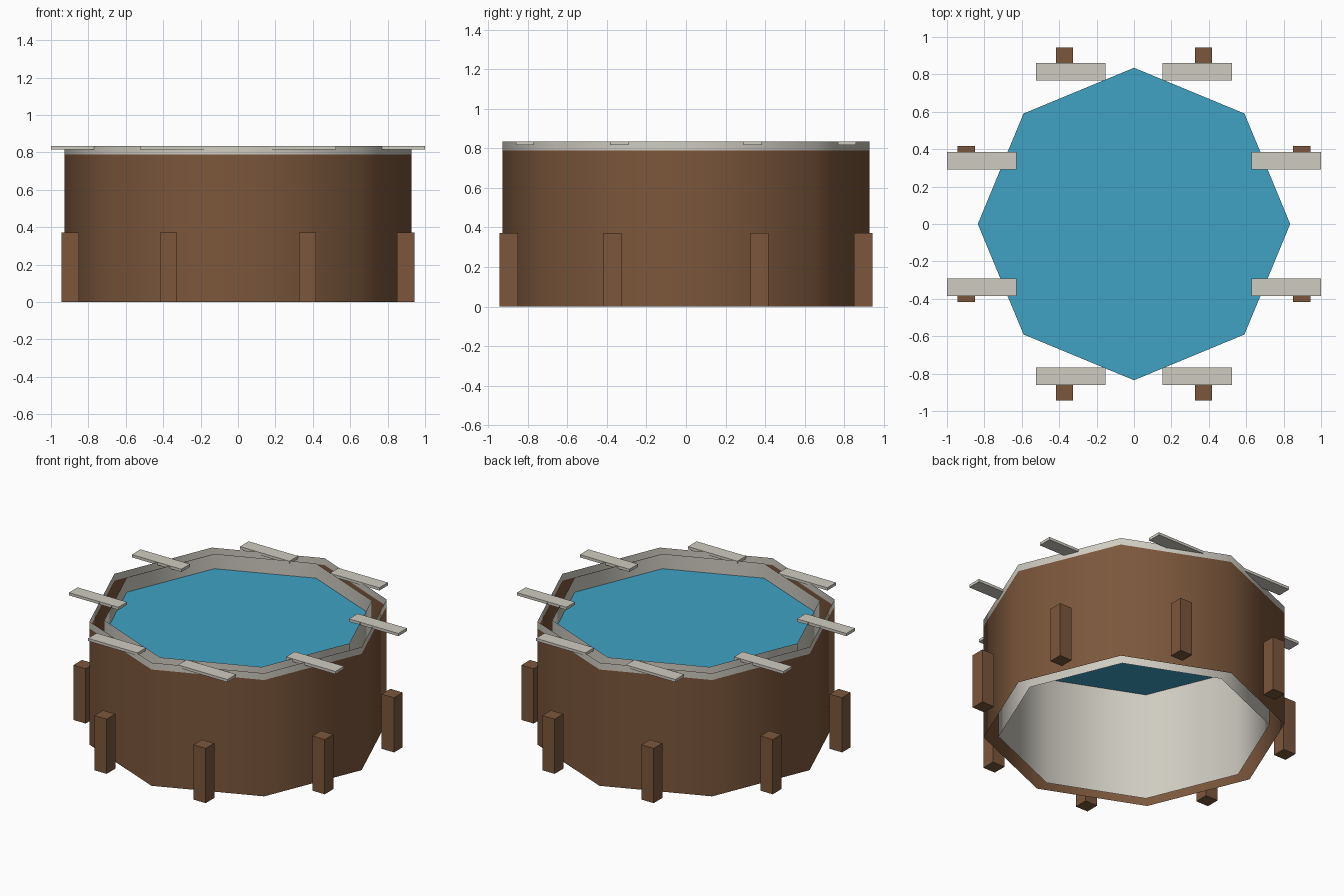
import bpy
from math import cos, sin, pi

if "Cube" in bpy.data.objects:
    bpy.data.objects.remove(bpy.data.objects["Cube"])

S = 0.928    # outer radius of the octagonal pool
N = 8


def material(name, rgb):
    m = bpy.data.materials.new(name)
    m.diffuse_color = (*rgb, 1)
    m.use_nodes = True
    m.node_tree.nodes["Principled BSDF"].inputs["Base Color"].default_value = m.diffuse_color
    return m


wood = material("wood", (0.20, 0.095, 0.045))
stone = material("pale_trim", (0.62, 0.60, 0.53))
blue = material("water", (0.05, 0.36, 0.56))


def tube(name, radius, z0, z1, mat, fill='NOTHING'):
    """Open octagonal shell with smooth shading, corners on the axes."""
    bpy.ops.mesh.primitive_cylinder_add(vertices=N, radius=radius, depth=z1 - z0,
                                        end_fill_type=fill, location=(0, 0, (z0 + z1) / 2))
    ob = bpy.context.object
    ob.name = name
    ob.data.materials.append(mat)
    bpy.ops.object.shade_smooth_by_angle(angle=pi / 3)


def box(name, size, loc, mat):
    bpy.ops.mesh.primitive_cube_add(size=1, location=loc)
    ob = bpy.context.object
    ob.name = name
    ob.scale = size
    bpy.ops.object.transform_apply(location=False, rotation=False, scale=True)
    ob.data.materials.append(mat)


# Outer wall, rim band and inner liner (all open shells)
tube("outer_wall", S, 0, 0.85 * S, wood)
tube("rim_band", S, 0.85 * S, 0.9 * S, stone)
tube("inner_liner", 0.9 * S, 0, 0.9 * S, stone)

# Water surface
bpy.ops.mesh.primitive_circle_add(vertices=N, radius=0.9 * S, fill_type='NGON',
                                  location=(0, 0, 0.735))
bpy.context.object.name = "water_surface"
bpy.context.object.data.materials.append(blue)

# Support posts and rim planks in the middle of each side, all axis aligned
for i in range(N):
    a = (i + 0.5) * 2 * pi / N
    box(f"support_post_{i + 1}", (0.1 * S, 0.1 * S, 0.4 * S),
        (1.05 * 0.925 * cos(a), 1.05 * 0.925 * sin(a), 0.2 * S), wood)
    box(f"rim_plank_{i + 1}", (0.4 * S, 0.1 * S, 0.02 * S),
        (0.95 * S * cos(a), 0.95 * S * sin(a), 0.89 * S), stone)
